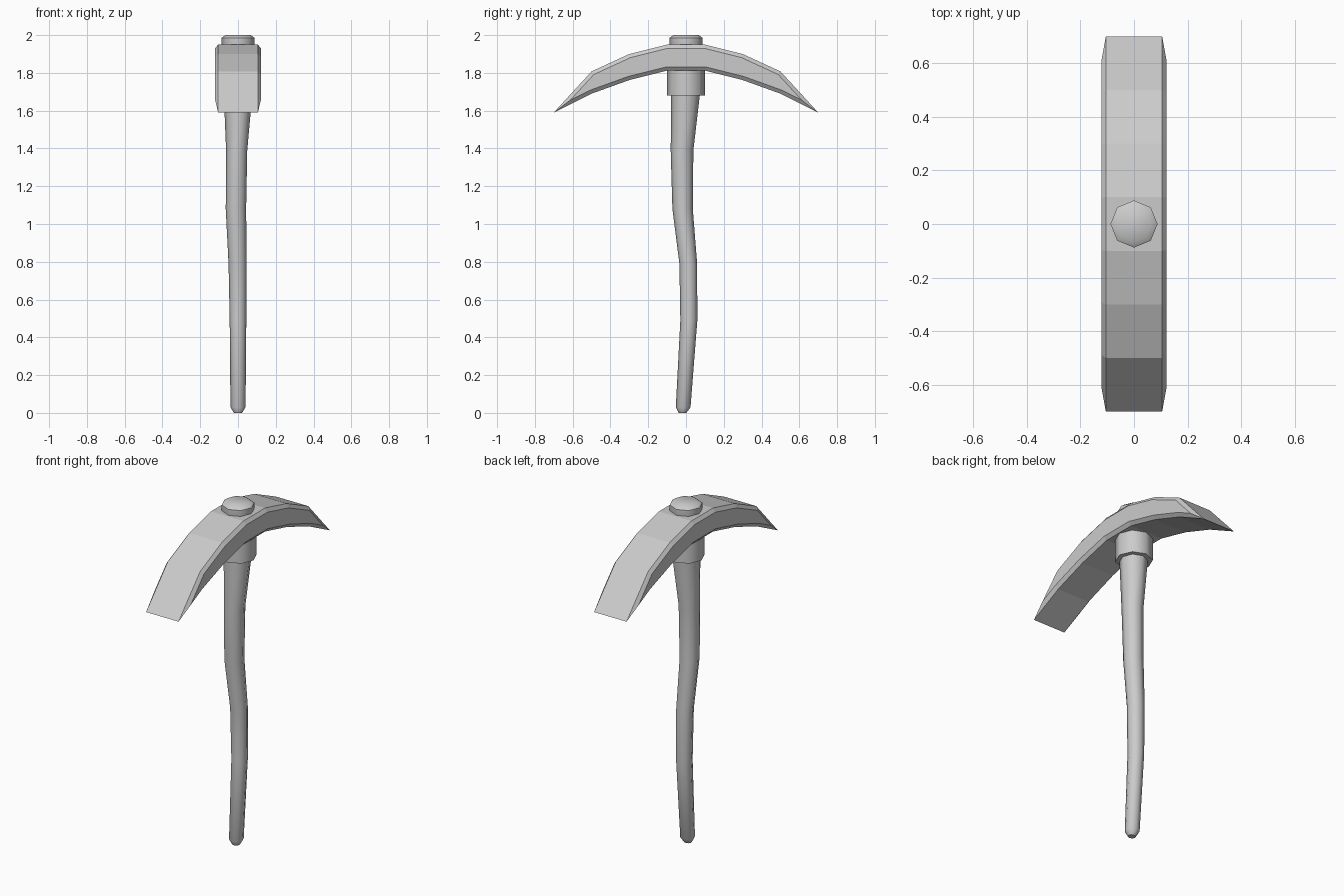
import bpy, bmesh, math

if "Cube" in bpy.data.objects:
    bpy.data.objects.remove(bpy.data.objects["Cube"])


def finish(bm, name, smooth):
    bmesh.ops.recalc_face_normals(bm, faces=bm.faces)
    mesh = bpy.data.meshes.new(name)
    bm.to_mesh(mesh)
    bm.free()
    obj = bpy.data.objects.new(name, mesh)
    bpy.context.collection.objects.link(obj)
    if smooth:
        bpy.ops.object.select_all(action='DESELECT')
        obj.select_set(True)
        bpy.context.view_layer.objects.active = obj
        bpy.ops.object.shade_smooth_by_angle(angle=math.radians(50))
    return obj


def loft(name, rings, sides=8):
    """Capped tube through rings of (x, y, z, radius_x, radius_y)."""
    bm = bmesh.new()
    loops = []
    for x, y, z, rx, ry in rings:
        angles = [2 * math.pi * i / sides for i in range(sides)]
        loops.append([bm.verts.new((x + rx * math.cos(a), y + ry * math.sin(a), z))
                      for a in angles])
    for a, b in zip(loops, loops[1:]):
        for i in range(sides):
            j = (i + 1) % sides
            bm.faces.new((a[i], a[j], b[j], b[i]))
    bm.faces.new(loops[0])
    bm.faces.new(loops[-1])
    return finish(bm, name, True)


# Crooked wooden handle
loft("handle", [
    (0, -0.018, 0.005, 0.022, 0.020),
    (0, -0.015, 0.030, 0.040, 0.039),
    (0, 0.015, 0.49, 0.044, 0.045),
    (-0.002, 0.012, 0.79, 0.048, 0.047),
    (-0.011, -0.018, 1.08, 0.054, 0.054),
    (-0.007, -0.021, 1.39, 0.056, 0.060),
    (0, -0.003, 1.68, 0.075, 0.076),
    (0, 0, 1.90, 0.080, 0.080),
])

# Octagonal collar under the head
loft("collar", [(0, 0, 1.68, 0.10, 0.10), (0, 0, 1.86, 0.10, 0.10)])

# Rounded handle end above the head
loft("handle_cap", [
    (0, 0, 1.90, 0.080, 0.080),
    (0, 0, 1.955, 0.088, 0.088),
    (0, 0, 1.985, 0.088, 0.088),
    (0, 0, 2.0, 0.067, 0.067),
])

# Curved double-ended head: side profile extruded across x, sides inset outward
top = [(0.1, 1.95), (0.3, 1.90), (0.5, 1.808)]
bottom = [(0.5, 1.69), (0.3, 1.762), (0.1, 1.812)]
half = top + [(0.7, 1.59)] + bottom
profile = half + [(-y, z) for y, z in reversed(half)]
bm = bmesh.new()
left, right = [[bm.verts.new((x, y, z)) for y, z in profile] for x in (-0.105, 0.105)]
side_faces = [bm.faces.new(left), bm.faces.new(right)]
for i in range(len(profile)):
    j = (i + 1) % len(profile)
    bm.faces.new((left[i], left[j], right[j], right[i]))
bmesh.ops.recalc_face_normals(bm, faces=bm.faces)
bmesh.ops.inset_region(bm, faces=side_faces, thickness=0.02, depth=0.016,
                       use_boundary=True, use_even_offset=True)
finish(bm, "pick_head", False)

# Stand the handle exactly on the ground
for v in bpy.data.objects["handle"].data.vertices:
    if v.co.z < 0.01:
        v.co.z = 0.0
